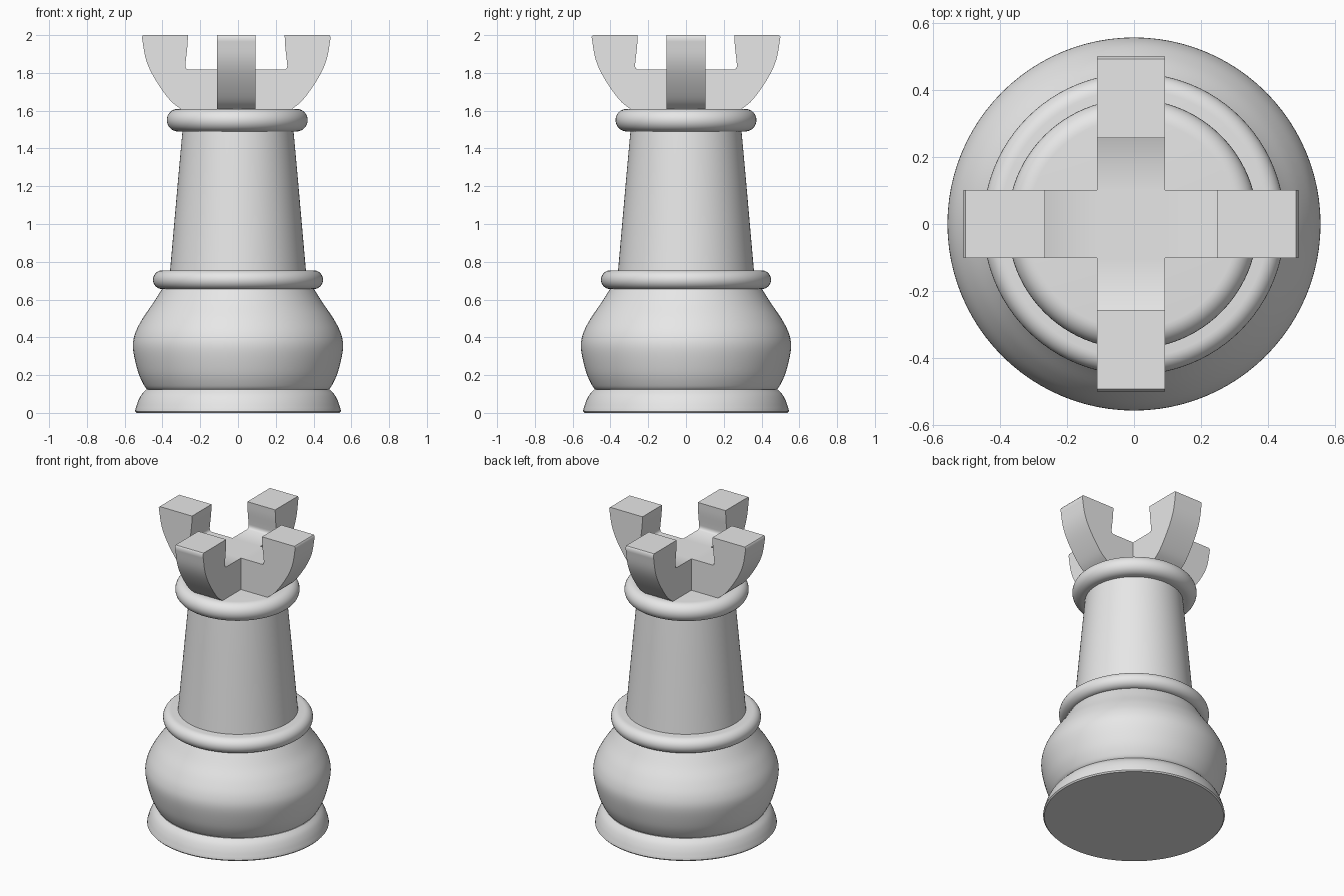
import bpy, bmesh
from math import pi, sin, cos
from mathutils import Matrix, Vector, geometry

cube = bpy.data.objects.get("Cube")
if cube:
    bpy.data.objects.remove(cube)

SIDES = 96
grey = bpy.data.materials.new("light_grey")
grey.use_nodes = True
COLOUR = (0.8, 0.8, 0.8, 1)
grey.diffuse_color = COLOUR
grey.node_tree.nodes["Principled BSDF"].inputs["Base Color"].default_value = COLOUR


def finish(bm, name, angle=35, x=0.0):
    bmesh.ops.remove_doubles(bm, verts=bm.verts, dist=1e-5)
    bmesh.ops.recalc_face_normals(bm, faces=bm.faces)
    mesh = bpy.data.meshes.new(name)
    bm.to_mesh(mesh)
    bm.free()
    mesh.materials.append(grey)
    ob = bpy.data.objects.new(name, mesh)
    ob.location.x = x
    bpy.context.collection.objects.link(ob)
    bpy.ops.object.select_all(action="DESELECT")
    ob.select_set(True)
    bpy.context.view_layer.objects.active = ob
    bpy.ops.object.shade_smooth_by_angle(angle=angle * pi / 180)
    return ob


def smooth_path(points, steps=5):
    """Catmull-Rom curve through 2D points."""
    p = [Vector(q) for q in points]
    p = [2 * p[0] - p[1]] + p + [2 * p[-1] - p[-2]]
    out = []
    for a, b, c, d in zip(p, p[1:], p[2:], p[3:]):
        for i in range(steps):
            t = i / steps
            out.append(0.5 * (2 * b + (c - a) * t + (2 * a - 5 * b + 4 * c - d) * t ** 2
                              + (3 * b - a - 3 * c + d) * t ** 3))
    return out + [p[-2]]


def lathe(name, profile, x=0.0):
    """Turn (radius, height) points about z, with flat caps."""
    bm = bmesh.new()
    rings = [[bm.verts.new((r * cos(2 * pi * i / SIDES), r * sin(2 * pi * i / SIDES), z))
              for i in range(SIDES)] for r, z in profile]
    for lo, hi in zip(rings, rings[1:]):
        for i in range(SIDES):
            j = (i + 1) % SIDES
            bm.faces.new((lo[i], lo[j], hi[j], hi[i]))
    bm.faces.new(rings[0])
    bm.faces.new(rings[-1])
    return finish(bm, name, x=x)


def ring_profile(radius, z0, z1, depth):
    """Rounded rim between two heights."""
    mid, half = (z0 + z1) / 2, (z1 - z0) / 2
    return [(radius - depth + depth * cos(a), mid + half * sin(a))
            for a in (pi * (i / 16 - 0.5) for i in range(17))]


# Turned parts, from the bottom up
lathe("base_foot", [(0.538, 0), (0.545, 0.008)] + smooth_path(
    [(0.543, 0.02), (0.53, 0.06), (0.512, 0.095), (0.485, 0.125)]))
lathe("rounded_body", smooth_path(
    [(0.475, 0.12), (0.497, 0.145), (0.53, 0.22), (0.556, 0.34), (0.545, 0.42),
     (0.505, 0.5), (0.45, 0.58), (0.4, 0.66)]))
lathe("lower_collar", ring_profile(0.45, 0.655, 0.755, 0.05))
lathe("shaft", [(0.36, 0.75), (0.338, 1.0), (0.316, 1.25), (0.297, 1.46), (0.293, 1.5)])
lathe("upper_collar", ring_profile(0.373, 1.49, 1.61, 0.06), x=-0.004)

# Crown: four curved arms meeting in a cross
W = 0.102
FLOOR, BOTTOM = 1.818, 1.6
outer = smooth_path([(0.5, 1.99), (0.478, 1.87), (0.432, 1.77), (0.355, 1.66), (0.29, 1.605)])
inner = smooth_path([(0.256, 2.0), (0.259, 1.94), (0.267, 1.87), (0.27, 1.838)], 3)
corner = [(0.267, 1.825), (0.258, FLOOR)]
section = ([(W, BOTTOM), (0.285, BOTTOM)] + [tuple(p) for p in reversed(outer)]
           + [(0.493, 2.0)] + [tuple(p) for p in inner] + corner + [(W, FLOOR)])
bm = bmesh.new()
for k in range(4):
    turn = Matrix.Rotation(k * pi / 2, 3, "Z")
    left, right = ([bm.verts.new(turn @ Vector((r, side, z))) for r, z in section]
                   for side in (W, -W))
    bm.faces.new(left)
    bm.faces.new(right)
    for i in range(len(section) - 1):
        bm.faces.new((left[i], left[i + 1], right[i + 1], right[i]))
for z in (FLOOR, BOTTOM):
    bm.faces.new([bm.verts.new((sx * W, sy * W, z))
                  for sx, sy in ((-1, -1), (1, -1), (1, 1), (-1, 1))])
finish(bm, "crown", angle=50, x=-0.009)
